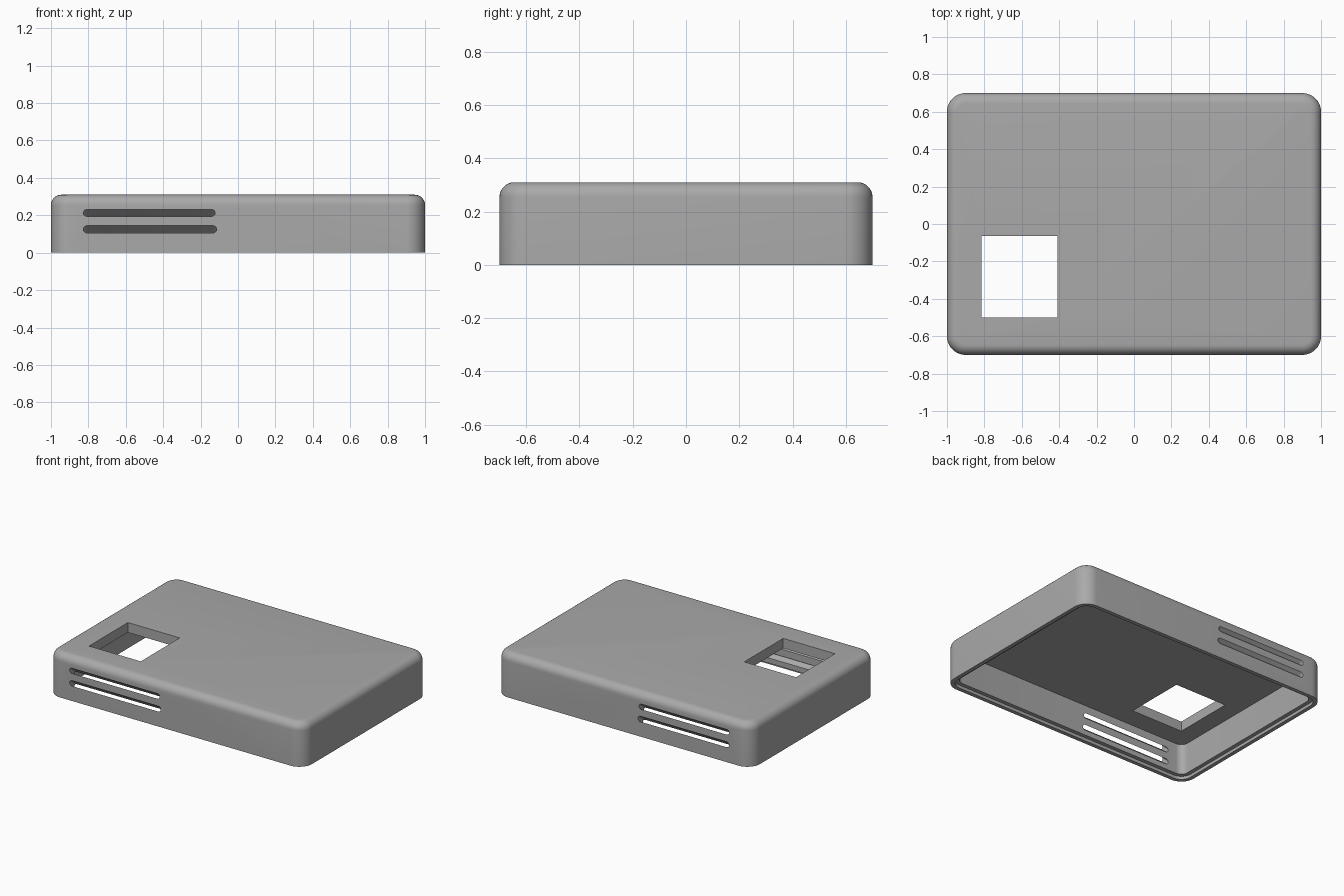
import bpy, bmesh, math
from mathutils import Vector

cube = bpy.data.objects.get("Cube")
if cube:
    bpy.data.objects.remove(cube, do_unlink=True)

LENGTH, WIDTH, HEIGHT = 2.0, 1.4, 0.31
WALL, CEILING = 0.055, 0.24

grey = bpy.data.materials.new("mid grey plastic")
grey.use_nodes = True
colour = (0.4, 0.4, 0.4, 1)
grey.diffuse_color = colour
grey.node_tree.nodes["Principled BSDF"].inputs["Base Color"].default_value = colour


def finish(name, bm):
    bmesh.ops.recalc_face_normals(bm, faces=bm.faces[:])
    mesh = bpy.data.meshes.new(name)
    bm.to_mesh(mesh)
    bm.free()
    mesh.materials.append(grey)
    obj = bpy.data.objects.new(name, mesh)
    bpy.context.collection.objects.link(obj)
    return obj


def block(name, lo, hi, corner=0, top=0):
    """Box with rounded upright corners and an optional rounded top edge."""
    lo, hi = Vector(lo), Vector(hi)
    bm = bmesh.new()
    bmesh.ops.create_cube(bm, size=1)
    for v in bm.verts:
        v.co = (lo + hi) / 2 + v.co * (hi - lo)
    if corner:
        upright = [e for e in bm.edges
                   if abs(e.verts[0].co.z - e.verts[1].co.z) > 0.01]
        bmesh.ops.bevel(bm, geom=upright, offset=corner, segments=10,
                        profile=0.5, affect='EDGES')
    if top:
        rim = [e for e in bm.edges
               if all(abs(v.co.z - hi.z) < 1e-5 for v in e.verts)]
        bmesh.ops.bevel(bm, geom=rim, offset=top, segments=7,
                        profile=0.5, affect='EDGES')
    return finish(name, bm)


def louvre(name, x0, x1, z, thick, side):
    """Round-ended slot that slopes down towards the inside."""
    r, reach, slope = thick / 2, 0.09, 0.85
    bm = bmesh.new()
    verts = []
    for centre, start in ((x1 - r, -90), (x0 + r, 90)):
        for i in range(9):
            a = math.radians(start + i * 22.5)
            verts.append(bm.verts.new((centre + r * math.cos(a),
                                       side * (WIDTH / 2 + reach),
                                       z + slope * reach + r * math.sin(a))))
    face = bm.faces.new(verts)
    out = bmesh.ops.extrude_face_region(bm, geom=[face])
    moved = [g for g in out["geom"] if isinstance(g, bmesh.types.BMVert)]
    bmesh.ops.translate(bm, verts=moved,
                        vec=(0, -side * 2 * reach, -slope * 2 * reach))
    return finish(name, bm)


def inset_block(name, inset, z0, z1, corner):
    x, y = LENGTH / 2 - inset, WIDTH / 2 - inset
    return block(name, (-x, -y, z0), (x, y, z1), corner)


# Outer shell
case = block("case_shell", (-LENGTH / 2, -WIDTH / 2, 0),
             (LENGTH / 2, WIDTH / 2, HEIGHT), corner=0.1, top=0.055)

# Hollow interior, stepped lower rim, top window and sloping vents
cutters = [
    inset_block("cavity_cutter", WALL, -0.1, CEILING, 0.05),
    inset_block("rim_step_cutter", WALL / 2, -0.12, 0.022, 0.075),
    block("window_cutter", (-0.815, -0.5, 0.1), (-0.41, -0.065, 0.5)),
]
for side in (-1, 1):
    cutters.append(louvre("upper_vent_cutter", -0.827, -0.122, 0.213, 0.037, side))
    cutters.append(louvre("lower_vent_cutter", -0.827, -0.114, 0.125, 0.039, side))

bpy.ops.object.select_all(action='DESELECT')
case.select_set(True)
bpy.context.view_layer.objects.active = case
for cutter in cutters:
    cutter.hide_render = True
    cut = case.modifiers.new("cut", 'BOOLEAN')
    cut.operation = 'DIFFERENCE'
    cut.solver = 'EXACT'
    cut.object = cutter
    bpy.ops.object.modifier_apply(modifier=cut.name)
    bpy.data.objects.remove(cutter, do_unlink=True)

bpy.ops.object.shade_smooth_by_angle(angle=math.radians(30))
